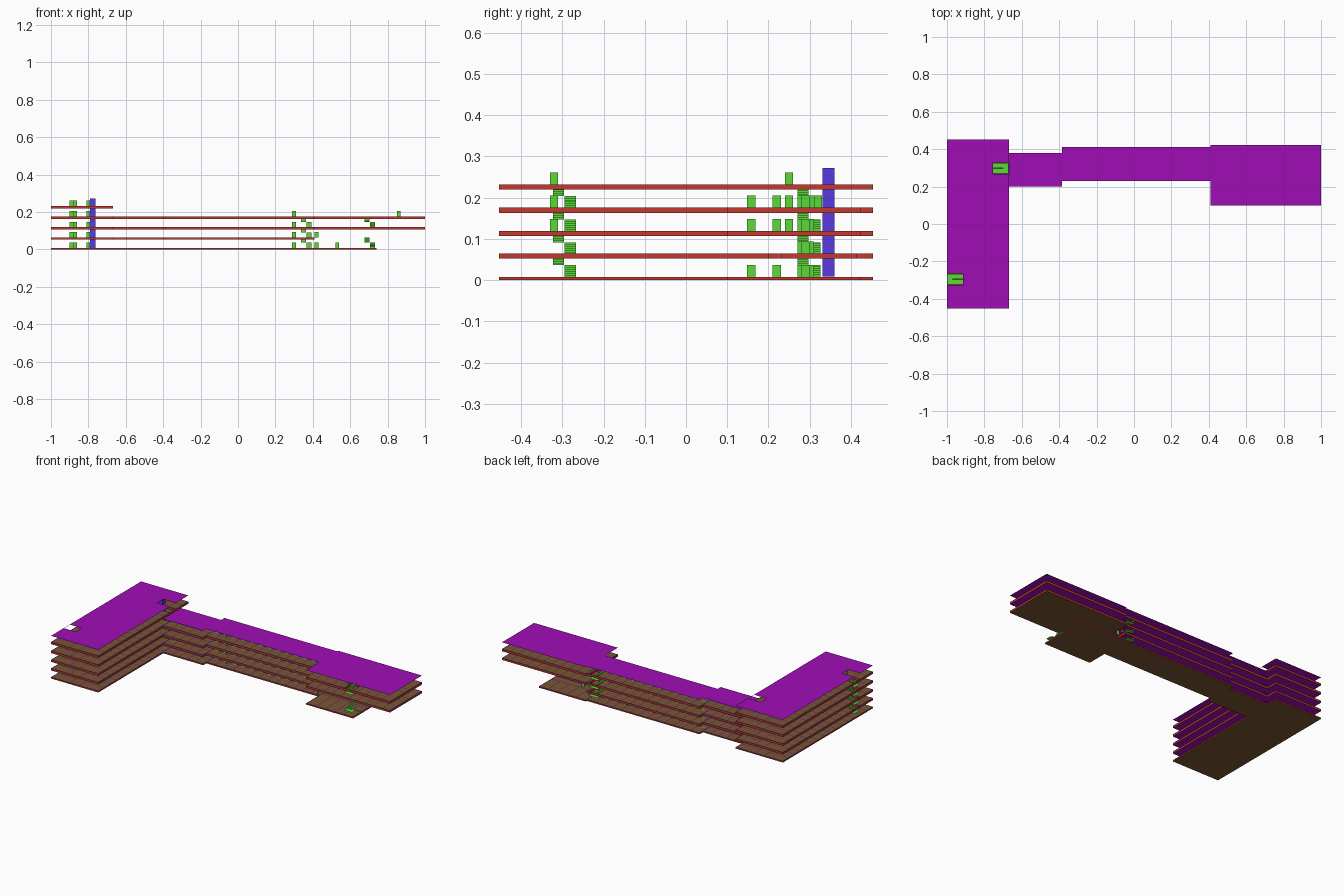
import bpy, bmesh

if "Cube" in bpy.data.objects:
    bpy.data.objects.remove(bpy.data.objects["Cube"])

def mat(name, r, g, b):
    m = bpy.data.materials.new(name)
    m.diffuse_color = (r, g, b, 1)
    m.use_nodes = True
    m.node_tree.nodes["Principled BSDF"].inputs["Base Color"].default_value = m.diffuse_color
    return m

BROWN = mat("floor_brown", 0.20, 0.09, 0.03)
RED = mat("edge_red", 0.55, 0.04, 0.03)
PURPLE = mat("ceiling_purple", 0.35, 0.004, 0.47)
NAVY = mat("partition_navy", 0.05, 0.03, 0.22)
GREEN = mat("door_green", 0.10, 0.70, 0.04)
BLUE = mat("lift_blue", 0.10, 0.04, 0.75)

def finish(bm, name, *mats):
    me = bpy.data.meshes.new(name)
    bm.to_mesh(me)
    bm.free()
    for m in mats:
        me.materials.append(m)
    ob = bpy.data.objects.new(name, me)
    bpy.context.collection.objects.link(ob)
    return ob

def sheet(rects, holes, z):
    """Flat union of rectangles (x0, x1, y0, y1) minus rectangular holes."""
    bm = bmesh.new()
    xs = sorted({round(v, 4) for r in rects + holes for v in r[:2]})
    ys = sorted({round(v, 4) for r in rects + holes for v in r[2:]})
    verts = {}
    def vert(x, y):
        if (x, y) not in verts:
            verts[x, y] = bm.verts.new((x, y, z))
        return verts[x, y]
    def inside(x, y, boxes):
        return any(a < x < b and c < y < d for a, b, c, d in boxes)
    for x0, x1 in zip(xs, xs[1:]):
        for y0, y1 in zip(ys, ys[1:]):
            mx, my = (x0 + x1) / 2, (y0 + y1) / 2
            if inside(mx, my, rects) and not inside(mx, my, holes):
                bm.faces.new([vert(x0, y0), vert(x1, y0), vert(x1, y1), vert(x0, y1)])
    return bm

def slab(name, rects, holes, z0, z1):
    bm = sheet(rects, holes, z0)
    res = bmesh.ops.extrude_face_region(bm, geom=bm.faces[:], use_keep_orig=True)
    for v in res["geom"]:
        if isinstance(v, bmesh.types.BMVert):
            v.co.z = z1
    bmesh.ops.recalc_face_normals(bm, faces=bm.faces[:])
    for f in bm.faces:
        f.material_index = 1 if abs(f.normal.z) < 0.5 else 0
    finish(bm, name, BROWN, RED)

def stair(name, sx, sy, dx, dy, side, z0, z1, run=0.055, landing=0.03, width=0.028):
    """Two stepped flights joined by a half landing."""
    bm = bmesh.new()
    zm, n = (z0 + z1) / 2, 6
    def strip(profile, lo, hi):
        rows = [[bm.verts.new((sx + dx * u - dy * v, sy + dy * u + dx * v, z))
                 for v in (lo, hi)] for u, z in profile]
        for a, b in zip(rows, rows[1:]):
            bm.faces.new([a[0], a[1], b[1], b[0]])
    def steps(ua, ub, za, zb):
        pts = [(ua, za)]
        for i in range(n):
            z = za + (zb - za) * (i + 1) / n
            pts += [(ua + (ub - ua) * i / n, z), (ua + (ub - ua) * (i + 1) / n, z)]
        return pts
    strip(steps(0, run, z0, zm), 0.001 * side, width * side)
    strip(steps(run, 0, zm, z1), -width * side, -0.001 * side)
    strip([(run, zm), (run + landing, zm)], -width, width)
    finish(bm, name, GREEN)

# Plan rectangles
WING = (-1.0, -0.667, -0.453, 0.453)
LINK = (-0.667, -0.385, 0.2, 0.38)
HALL = (-0.385, 0.41, 0.23, 0.413)
END = (0.41, 1.0, 0.1, 0.423)
ANNEX = (0.41, 0.74, 0.1, 0.423)
PLANS = [[WING, LINK, HALL, ANNEX], [WING, LINK, HALL],
         [WING, LINK, HALL, END], [WING, LINK, HALL, END], [WING]]
BOTTOM = [0.0, 0.052, 0.107, 0.163, 0.22, 0.272]
TOP = [0.008, 0.064, 0.119, 0.176, 0.232]

# Stairs: start, direction, lower-flight side, run, storeys, opening
STAIRS = [("wing_front_stair", -0.915, -0.295, -1, 0, -1, 0.055, (0, 1, 2, 3), (-0.998, -0.915, -0.325, -0.265)),
          ("wing_back_stair", -0.755, 0.298, 1, 0, 1, 0.055, (0, 1, 2, 3), (-0.755, -0.669, 0.268, 0.328)),
          ("hall_stair", 0.365, 0.34, 0, 1, -1, 0.042, (0, 1, 2), (0.335, 0.395, 0.34, 0.411)),
          ("end_stair", 0.705, 0.185, 0, -1, 1, 0.055, (0, 2), (0.675, 0.735, 0.102, 0.185))]

def openings(level):
    """Stair openings in the slab at this level."""
    return [s[8] for s in STAIRS if level - 1 in s[7]]

def partitions(r, corridor, along_x, pitch=0.062, t=0.005):
    """Flat wall footprints: outline, corridor and cross walls of one block."""
    x0, x1, y0, y1 = r
    out = [(x0, x1, y0, y0 + t), (x0, x1, y1 - t, y1), (x0, x0 + t, y0, y1), (x1 - t, x1, y0, y1)]
    c0, c1 = corridor
    a, b = (x0, x1) if along_x else (y0, y1)
    n = max(2, round((b - a) / pitch))
    marks = [a + (b - a) * i / n for i in range(1, n)]
    if along_x:
        out += [(x0, x1, c0, c0 + t), (x0, x1, c1 - t, c1)]
        for m in marks:
            out += [(m, m + t, y0, c0), (m, m + t, c1, y1)]
    else:
        out += [(c0, c0 + t, y0, y1), (c1 - t, c1, y0, y1)]
        for m in marks:
            out += [(x0, c0, m, m + t), (c1, x1, m, m + t)]
    return out

CORRIDOR = {WING: ((-0.87, -0.8), False), LINK: ((0.27, 0.31), True), HALL: ((0.30, 0.34), True),
            END: ((0.25, 0.30), True), ANNEX: ((0.25, 0.30), True)}

# Floor plates, partition footprints and ceilings
for i, plan in enumerate(PLANS):
    holes = openings(i)
    slab(f"floor_slab_{i}", plan, holes, BOTTOM[i], TOP[i])
    lines = [q for r in plan for q in partitions(r, *CORRIDOR[r])]
    finish(sheet(lines, holes, TOP[i] + 0.0006), f"partition_lines_{i}", NAVY)
    roof = [r for r in plan if r is not ANNEX]
    top_holes = openings(4) if i == 4 else openings(i + 1)
    if i == 3:
        top_holes = openings(4)
    finish(sheet(roof, top_holes, BOTTOM[i + 1] - 0.0008 * (i < 4)), f"ceiling_{i}", PURPLE)
    # Green thresholds along the hall corridor
    if i < 4:
        tiles = [(-0.37 + 0.062 * k, -0.35 + 0.062 * k, y, y + 0.006) for k in range(12) for y in (0.297, 0.337)]
        finish(sheet(tiles, holes, TOP[i] + 0.0012), f"door_thresholds_{i}", GREEN)

for name, sx, sy, dx, dy, side, run, levels, hole in STAIRS:
    for i in levels:
        stair(f"{name}_{i}", sx, sy, dx, dy, side, TOP[i], TOP[i + 1], run)

# Door panels: (x, y, faces_front, levels)
DOORS = [(-0.89, -0.24, 1, range(5)), (-0.87, 0.04, 1, range(5)), (-0.80, 0.32, 1, range(5)),
         (-0.87, -0.16, 1, range(5)), (-0.89, 0.10, 1, range(5)), (0.30, 0.32, 1, range(4)),
         (0.42, 0.36, 1, range(2)), (0.53, 0.28, 1, range(1)), (0.86, 0.28, 1, (3,)),
         (-0.905, -0.32, 0, (2, 3, 4)), (-0.765, 0.25, 0, (2, 3, 4)), (-0.67, 0.28, 0, range(4)),
         (-0.33, 0.30, 0, range(4)), (-0.28, 0.29, 0, range(4)), (0.09, 0.32, 0, (3,)),
         (0.41, 0.22, 0, (0, 2, 3)), (0.67, 0.158, 0, (0, 2, 3))]
for i in range(5):
    bm = bmesh.new()
    for x, y, front, levels in DOORS:
        if i in levels:
            ex, ey = (0.01, 0) if front else (0, 0.01)
            z0, z1 = TOP[i], TOP[i] + 0.029
            bm.faces.new([bm.verts.new(p) for p in ((x - ex, y - ey, z0), (x + ex, y + ey, z0),
                                                    (x + ex, y + ey, z1), (x - ex, y - ey, z1))])
    finish(bm, f"doors_{i}", GREEN)

# Lift shaft
bpy.ops.mesh.primitive_cube_add(size=1, location=(-0.777, 0.346, 0.14))
lift = bpy.context.object
lift.name = "lift_shaft"
lift.scale = (0.028, 0.029, 0.263)
lift.data.materials.append(BLUE)
